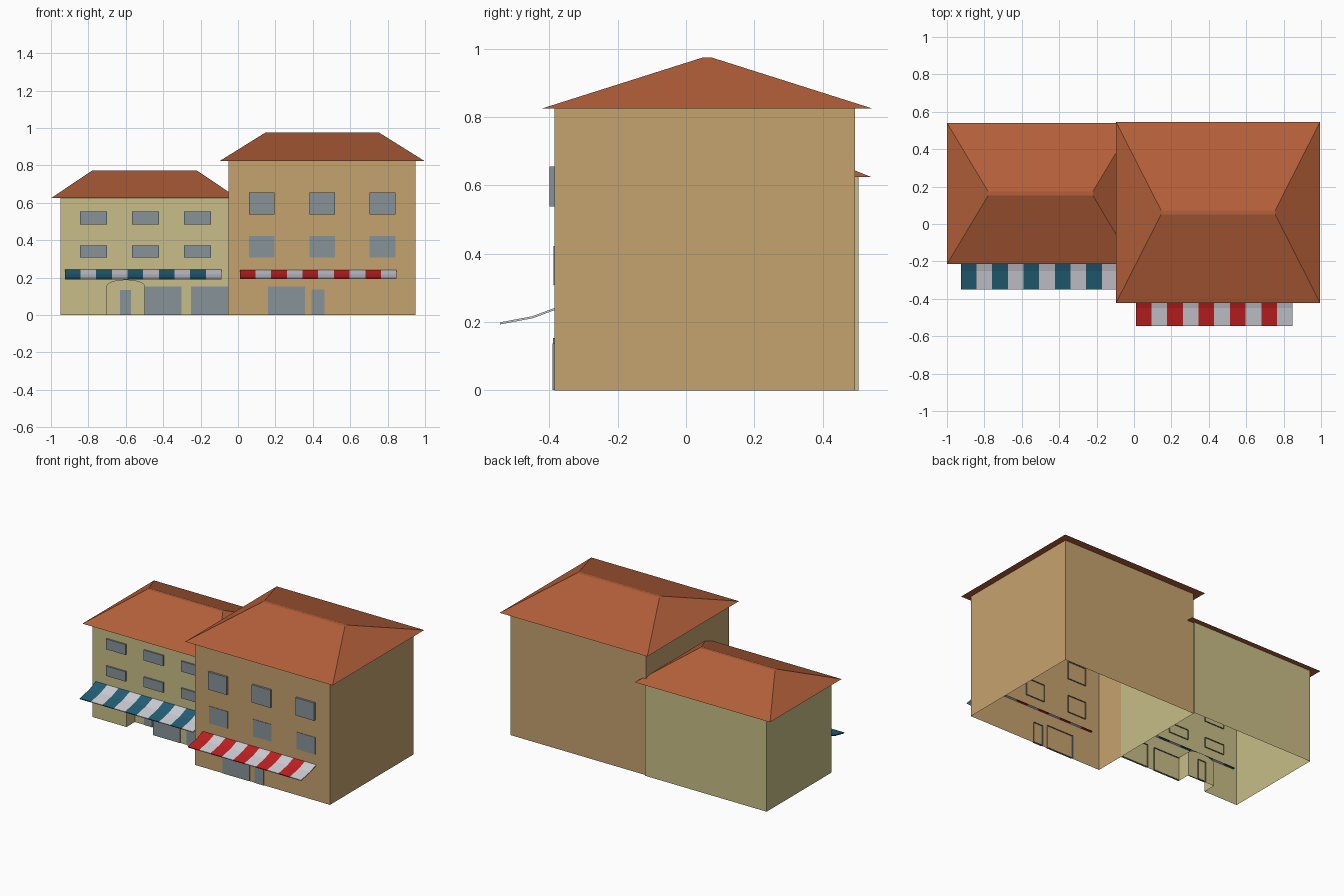
import bpy, bmesh, math

if "Cube" in bpy.data.objects:
    bpy.data.objects.remove(bpy.data.objects["Cube"])


def material(name, rgb):
    lin = [((c / 255 + 0.055) / 1.055) ** 2.4 for c in rgb]
    m = bpy.data.materials.new(name)
    m.diffuse_color = (*lin, 1)
    m.use_nodes = True
    m.node_tree.nodes["Principled BSDF"].inputs["Base Color"].default_value = m.diffuse_color
    return m


KHAKI = material("khaki_plaster", (200, 190, 136))
TAN = material("tan_plaster", (198, 163, 110))
TILE = material("terracotta", (180, 96, 58))
GLASS = material("grey_glass", (135, 148, 153))
RED = material("red_cloth", (192, 32, 32))
TEAL = material("teal_cloth", (35, 95, 118))
WHITE = material("white_cloth", (205, 205, 213))


def finish(name, bm, mats):
    bmesh.ops.remove_doubles(bm, verts=bm.verts, dist=1e-5)
    me = bpy.data.meshes.new(name)
    bm.to_mesh(me)
    bm.free()
    ob = bpy.data.objects.new(name, me)
    bpy.context.collection.objects.link(ob)
    for m in mats:
        me.materials.append(m)
    return ob


def face(bm, pts):
    return bm.faces.new([bm.verts.new(p) for p in pts])


def walls(name, x0, x1, y0, y1, h, mat, arch=(), depth=0.0):
    """Four walls open at the base, with an optional arched niche in the front."""
    bm = bmesh.new()
    face(bm, [(x0, y0, 0)] + [(x, y0, z) for x, z in arch]
         + [(x1, y0, 0), (x1, y0, h), (x0, y0, h)])
    face(bm, [(x1, y0, 0), (x1, y1, 0), (x1, y1, h), (x1, y0, h)])
    face(bm, [(x1, y1, 0), (x0, y1, 0), (x0, y1, h), (x1, y1, h)])
    face(bm, [(x0, y1, 0), (x0, y0, 0), (x0, y0, h), (x0, y1, h)])
    if arch:
        yb = y0 + depth
        for (xa, za), (xb, zb) in zip(arch, arch[1:]):
            face(bm, [(xa, y0, za), (xa, yb, za), (xb, yb, zb), (xb, y0, zb)])
        face(bm, [(x, yb, z) for x, z in reversed(arch)])
    finish(name, bm, [mat])


def hip_roof(name, x0, x1, y0, y1, z0, z1, rx0, rx1):
    """Hipped roof with a narrow flat ridge and a closed underside."""
    yc = (y0 + y1) / 2
    bm = bmesh.new()
    low = [bm.verts.new(p) for p in
           [(x0, y0, z0), (x1, y0, z0), (x1, y1, z0), (x0, y1, z0)]]
    top = [bm.verts.new(p) for p in
           [(rx0, yc - .011, z1), (rx1, yc - .011, z1), (rx1, yc + .011, z1), (rx0, yc + .011, z1)]]
    for i in range(4):
        j = (i + 1) % 4
        bm.faces.new([low[i], low[j], top[j], top[i]])
    bm.faces.new(top)
    bm.faces.new(low[::-1])
    finish(name, bm, [TILE])


def pane(name, x0, x1, z0, z1, y, out):
    """Window or door: front plate with edges that run into the wall."""
    a, b = y - out, y + 0.008
    ring = [(x0, z0), (x1, z0), (x1, z1), (x0, z1)]
    bm = bmesh.new()
    face(bm, [(x, a, z) for x, z in ring])
    for i in range(4):
        (xa, za), (xb, zb) = ring[i], ring[(i + 1) % 4]
        face(bm, [(xb, a, zb), (xa, a, za), (xa, b, za), (xb, b, zb)])
    finish(name, bm, [GLASS])


def awning(name, x0, x1, profile, colour, n=10):
    """Striped cloth swept along x."""
    bm = bmesh.new()
    w = (x1 - x0) / n
    for i in range(n):
        a, b = x0 + i * w, x0 + (i + 1) * w
        for (ya, za), (yb, zb) in zip(profile, profile[1:]):
            f = face(bm, [(a, yb, zb), (b, yb, zb), (b, ya, za), (a, ya, za)])
            f.material_index = i % 2
    ob = finish(name, bm, [colour, WHITE])
    mod = ob.modifiers.new("thickness", "SOLIDIFY")
    mod.thickness = 0.006
    mod.offset = -1


# Left house with arched door niche
LY, RY = -0.178, -0.385
arch = [(-0.70, 0)] + [(-0.60 - 0.10 * math.cos(math.pi * i / 10),
                        0.155 + 0.032 * math.sin(math.pi * i / 10))
                       for i in range(11)] + [(-0.50, 0)]
walls("left_house_walls", -0.95, -0.049, LY, 0.505, 0.625, KHAKI, arch, 0.088)
hip_roof("left_roof", -1.0, 0.0, -0.215, 0.541, 0.625, 0.773, -0.78, -0.22)

# Right house
walls("right_house_walls", -0.05, 0.95, RY, 0.495, 0.825, TAN)
hip_roof("right_roof", -0.096, 0.995, -0.422, 0.546, 0.825, 0.975, 0.145, 0.755)

# Upper windows, three columns and two rows on each house
for i in range(3):
    xl = -0.846 + 0.278 * i
    pane("left_window_high", xl, xl + 0.145, 0.485, 0.554, LY, 0.01)
    pane("left_window_low", xl, xl + 0.145, 0.307, 0.373, LY, 0.01)
    xr = 0.058 + 0.323 * i
    pane("right_window_high", xr, xr + 0.137, 0.538, 0.656, RY, 0.014)
    pane("right_window_low", xr, xr + 0.137, 0.308, 0.422, RY, 0.003)

# Shop windows and doors
pane("left_shop_window_a", -0.50, -0.302, 0.001, 0.154, LY, 0.005)
pane("left_shop_window_b", -0.252, -0.054, 0.001, 0.154, LY, 0.005)
pane("left_door", -0.63, -0.571, 0.001, 0.135, LY + 0.088, 0.005)
pane("right_shop_window", 0.16, 0.357, 0.001, 0.154, RY, 0.005)
pane("right_door", 0.394, 0.463, 0.001, 0.137, RY, 0.006)

# Awnings
awning("left_awning", -0.926, -0.088,
       [(LY + .008, 0.247), (-0.25, 0.217), (-0.35, 0.197)], TEAL)
awning("right_awning", 0.01, 0.848,
       [(RY + .008, 0.244), (-0.45, 0.217), (-0.545, 0.199)], RED)
